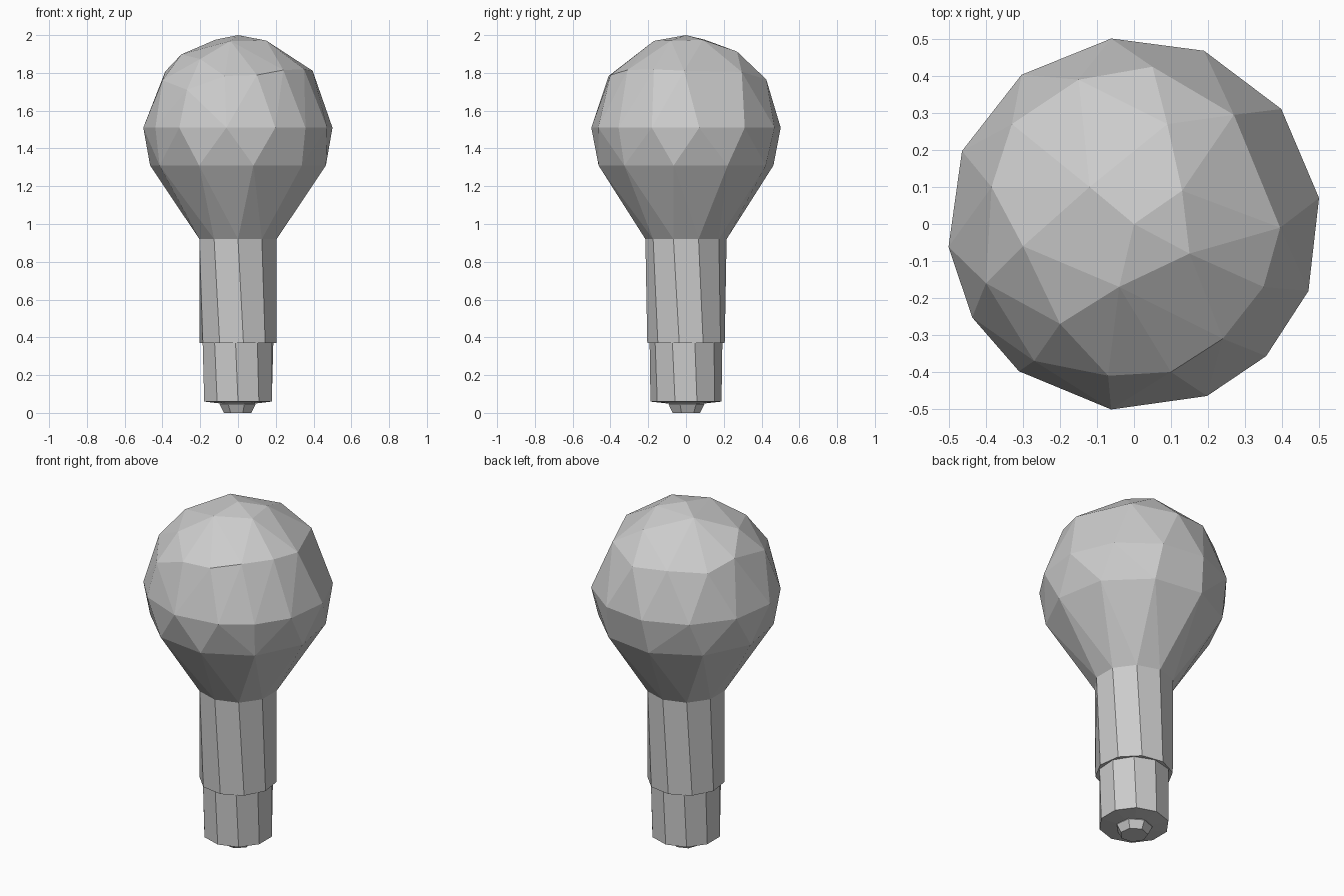
import bpy
import bmesh
from math import radians, sin, cos, sqrt

cube = bpy.data.objects.get("Cube")
if cube:
    bpy.data.objects.remove(cube)

grey = bpy.data.materials.new("plain grey")
grey.use_nodes = True
colour = (0.6, 0.6, 0.6, 1)
grey.diffuse_color = colour
grey.node_tree.nodes["Principled BSDF"].inputs["Base Color"].default_value = colour


def ring(radius, z, sides, start):
    """Evenly spaced points on a level circle."""
    angles = [radians(start + 360 * i / sides) for i in range(sides)]
    return [(radius * cos(a), radius * sin(a), z) for a in angles]


def finish(name, bm):
    bmesh.ops.recalc_face_normals(bm, faces=bm.faces)
    mesh = bpy.data.meshes.new(name)
    bm.to_mesh(mesh)
    bm.free()
    mesh.materials.append(grey)
    obj = bpy.data.objects.new(name, mesh)
    bpy.context.collection.objects.link(obj)
    return obj


def hull(name, points):
    """Faceted convex solid around the points."""
    bm = bmesh.new()
    for p in points:
        bm.verts.new(p)
    bmesh.ops.convex_hull(bm, input=bm.verts)
    bmesh.ops.dissolve_limit(bm, angle_limit=radians(1),
                             verts=bm.verts, edges=bm.edges)
    return finish(name, bm)


def loft(name, rings):
    """Capped tube through rings that have equal point counts."""
    bm = bmesh.new()
    loops = [[bm.verts.new(p) for p in r] for r in rings]
    n = len(loops[0])
    for low, high in zip(loops, loops[1:]):
        for i in range(n):
            j = (i + 1) % n
            bm.faces.new((low[i], low[j], high[j], high[i]))
    bm.faces.new(loops[0])
    bm.faces.new(loops[-1])
    return finish(name, bm)


# Glass bulb: uneven facets over a round dome, tapering to the neck
R, MIDDLE = 0.505, 1.5
equator = [97, 68, 38, 8, -21, -45, -67, -97, -128, -150, -173, 157, 127]
dome = [(0.05, 0.425), (0.27, 0.295), (0.395, -0.01), (0.35, -0.17),
        (0.24, -0.31), (0.1, -0.4), (-0.07, -0.41), (-0.27, -0.37),
        (-0.4, -0.16), (-0.385, 0.1), (-0.33, 0.27), (-0.15, 0.39),
        (0.15, -0.08), (-0.04, -0.17), (-0.2, -0.27), (-0.3, -0.06),
        (-0.12, 0.1), (0, 0), (0.13, 0.09), (0.09, 0.27)]
bulb = [(R * cos(radians(a)), R * sin(radians(a)), MIDDLE + 0.01) for a in equator]
bulb += [(x, y, MIDDLE + sqrt(R * R - x * x - y * y) * 0.99) for x, y in dome]
bulb += ring(0.47, 1.31, 10, -80)
bulb += ring(0.215, 0.92, 10, -90)
hull("glass_bulb", bulb)

# Neck sleeve below the bulb
loft("neck_sleeve", [ring(0.207, 0.37, 10, -82), ring(0.215, 0.92, 10, -90)])

# Screw base with a slightly sunken lip
loft("screw_base", [ring(0.1, 0.05, 10, -90), ring(0.188, 0.06, 10, -90),
                    ring(0.193, 0.38, 10, -94)])

# Contact tip at the bottom
loft("contact_tip", [ring(0.075, 0, 7, -70), ring(0.098, 0.045, 7, -70),
                     ring(0.09, 0.06, 7, -70)])
